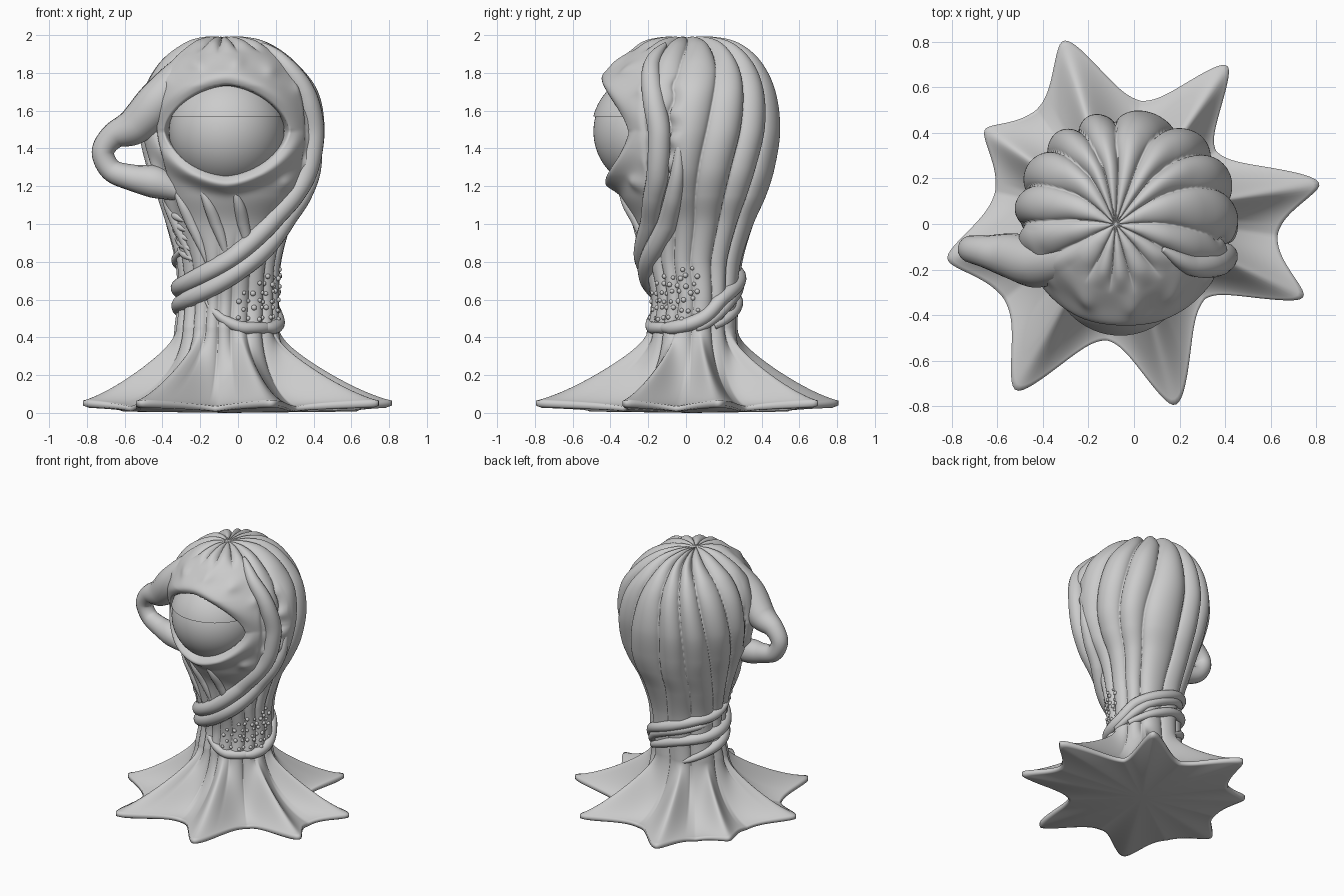
import bpy, bmesh, math, random
from mathutils import Vector

if "Cube" in bpy.data.objects:
    bpy.data.objects.remove(bpy.data.objects["Cube"])

random.seed(4)
rad, N = math.radians, 360

# body outline: z, left x, right x, front y, back y
ROWS = [(.45, -.33, .215, -.20, .27), (.60, -.315, .215, -.18, .275), (.80, -.325, .225, -.225, .30),
        (1.0, -.375, .28, -.27, .36), (1.15, -.42, .36, -.345, .42), (1.3, -.47, .42, -.385, .46),
        (1.5, -.51, .445, -.40, .485), (1.7, -.49, .41, -.40, .46), (1.85, -.41, .30, -.355, .39),
        (1.95, -.28, .16, -.24, .27), (1.985, -.18, .04, -.12, .14), (1.985, -.10, -.06, -.02, .02)]
# skirt outline: alternating tips and valleys
STAR = [((-.31, .805), 1), ((.03, .54), 0), ((.41, .695), 1), ((.36, .32), 0), ((.815, .175), 1), ((.63, -.05), 0),
        ((.745, -.32), 1), ((.31, -.33), 0), ((.18, -.795), 1), ((-.12, -.51), 0), ((-.52, -.73), 1),
        ((-.57, -.33), 0), ((-.82, -.155), 1), ((-.61, .14), 0), ((-.655, .415), 1), ((-.43, .50), 0)]
CX, CY = -.05, .03


def spline(pts, t):
    """Catmull-Rom through tuples, t in 0..len-1"""
    i = min(int(t), len(pts) - 2)
    f = t - i
    a, b, c, d = (pts[max(0, min(len(pts) - 1, i + k))] for k in (-1, 0, 1, 2))
    return [.5 * (2 * q + (r - p) * f + (2 * p - 5 * q + 4 * r - s) * f * f + (3 * q - p - 3 * r + s) * f ** 3)
            for p, q, r, s in zip(a, b, c, d)]


def smooth(a, b, v):
    v = max(0, min(1, (v - a) / (b - a)))
    return v * v * (3 - 2 * v)


def z_to_t(z):
    for i in range(len(ROWS) - 1):
        if z <= ROWS[i + 1][0]:
            return i + max(0, z - ROWS[i][0]) / (ROWS[i + 1][0] - ROWS[i][0])
    return len(ROWS) - 1


def surface(phi, t, out=0):
    """Point on the plain body; phi = 0 front, 90 right"""
    z, xl, xr, yf, yb = spline(ROWS, t)
    a = rad(phi)
    return Vector(((xl + xr) / 2 + ((xr - xl) / 2 + out) * math.sin(a),
                   (yf + yb) / 2 - ((yb - yf) / 2 + out) * math.cos(a), z))


WARTS = [(1.55 * math.cos(rad(a)), 1.55 * math.sin(rad(a))) for a in (-50, -28, -8, 14, 38, 62, 84, 108, 132, 215)]


def sculpted(phi, t):
    """Body point with hair locks, eye socket and warts"""
    p = surface(phi, t)
    a, z = rad(phi), p.z
    flow = phi + 25 * (1.7 - max(z, .8)) * math.sin(a) + 4 * math.sin(2 * a + z * 3) + 2 * math.sin(5 * a + 1)
    lock = abs(math.cos(7.5 * rad(flow))) ** .6
    top = 1 - smooth(1.90, 1.975, z)
    mask = 1 - top * (1 - smooth(50, 64, abs(phi))) * smooth(.7, 1, z)
    size = min(1, spline(ROWS, t)[2] - spline(ROWS, t)[1]) ** .5
    amp = (.034 + .012 * smooth(90, 150, abs(phi)) + .018 * smooth(.7, 1.3, z)) * size
    out = mask * amp * (lock - .72)
    p = surface(phi, t, out)
    p.z += out * smooth(1.8, 1.95, z) * .7
    if abs(phi) < 85:
        u, v = (p.x + .06) / .325, (z - 1.495) / .238
        d = (abs(u) ** 1.65 + abs(v) ** 1.65) ** (1 / 1.65)
        brow = .26 if v > 0 else .17
        p.y -= .06 * math.exp(-((d - 1.2) / brow) ** 2) * (.3 + .7 * min(1, abs(v)))
        p.y += .25 * (1 - smooth(.86, 1.03, d))
        for wu, wv in WARTS:
            p.y -= .025 * math.exp(-((u - wu) ** 2 + (v - wv) ** 2 * .6) / .02)
    return p


POLAR = sorted((math.degrees(math.atan2(x - CX, CY - y)), math.hypot(x - CX, y - CY), k) for (x, y), k in STAR)
POLAR = [(POLAR[-1][0] - 360,) + POLAR[-1][1:]] + POLAR + [(POLAR[0][0] + 360,) + POLAR[0][1:]]


def star(phi):
    """Skirt radius and closeness to a tip"""
    for (a, ra, ka), (b, rb, kb) in zip(POLAR, POLAR[1:]):
        if a <= phi <= b:
            w = (phi - a) / (b - a)
            w = 1 - w if ka else w
            rv, rt = (rb, ra) if ka else (ra, rb)
            w = max(0, 1.12 - math.sqrt((1 - w) ** 2 + .0144))
            return rv + (rt - rv) * w ** 2.5, w


def skirt(phi, t):
    p = sculpted(phi, 0)
    r, w = star(phi)
    a, k = rad(phi), t ** 1.7
    e = Vector((CX + r * math.sin(a), CY - r * math.cos(a), 0))
    q = p.lerp(e, k)
    edge = .03 + .035 * w
    q.z = edge + (.45 - edge) * (1 - t) ** 1.55 + .065 * w ** 3 * math.sin(math.pi * t)
    return q


def add(name, bm):
    me = bpy.data.meshes.new(name)
    bmesh.ops.recalc_face_normals(bm, faces=bm.faces[:])
    bm.to_mesh(me)
    bm.free()
    me.polygons.foreach_set("use_smooth", [True] * len(me.polygons))
    ob = bpy.data.objects.new(name, me)
    bpy.context.collection.objects.link(ob)
    return ob


# body: head, neck and star skirt as one skin
phis = [-180 + 360 * i / N for i in range(N)]
rings = []
for s in (.96, 1.0):                       # rounded underside edge
    ring = []
    for ph in phis:
        q = skirt(ph, 1)
        ring.append(Vector((q.x * s, q.y * s, q.z - .026 - .012 * (s < 1) * star(ph)[1])))
    rings.append(ring)
rings += [[skirt(ph, 1 - i / 40) for ph in phis] for i in range(41)]
M = 220
rings += [[sculpted(ph, (len(ROWS) - 1) * i / M) for ph in phis] for i in range(1, M + 1)]
bm = bmesh.new()
grid = [[bm.verts.new(p) for p in r] for r in rings]
for lo, hi in zip(grid, grid[1:]):
    for i in range(N):
        j = (i + 1) % N
        bm.faces.new((lo[i], lo[j], hi[j], hi[i]))
under, crown = bm.verts.new((CX, CY, 0)), bm.verts.new((-.08, 0, 1.98))
for i in range(N):
    bm.faces.new((under, grid[0][(i + 1) % N], grid[0][i]))
    bm.faces.new((crown, grid[-1][i], grid[-1][(i + 1) % N]))
add("body", bm)

# eyeball and drooping upper lid cap
for name, r in (("eyeball", .305), ("upper_eyelid", .316)):
    bm = bmesh.new()
    bmesh.ops.create_uvsphere(bm, u_segments=64, v_segments=40, radius=r)
    bmesh.ops.translate(bm, verts=bm.verts[:], vec=(-.06, -.185, 1.49))
    if name == "upper_eyelid":
        bmesh.ops.bisect_plane(bm, geom=bm.verts[:] + bm.edges[:] + bm.faces[:], plane_co=(0, 0, 1.57),
                               plane_no=(0, 0, 1), clear_inner=True)
        bmesh.ops.holes_fill(bm, edges=[e for e in bm.edges if e.is_boundary], sides=0)
    bpy.context.view_layer.objects.active = ob = add(name, bm)
    ob.select_set(True)
    bpy.ops.object.shade_smooth_by_angle(angle=rad(40))
    ob.select_set(False)


def tube(name, pts, steps=12):
    """Round tapered tube through (x, y, z, radius)"""
    n = (len(pts) - 1) * steps
    path = [spline(pts, i / steps) for i in range(n + 1)]
    bm, loops, side = bmesh.new(), [], Vector((.3, -.5, .8))
    for i, (x, y, z, r) in enumerate(path):
        d = (Vector(path[min(n, i + 1)][:3]) - Vector(path[max(0, i - 1)][:3])).normalized()
        side = (side - d * side.dot(d)).normalized()
        up = d.cross(side)
        loops.append([bm.verts.new(Vector((x, y, z)) + max(r, .003) * (side * math.cos(k * math.pi / 8) +
                      up * math.sin(k * math.pi / 8))) for k in range(16)])
    for a, b in zip(loops, loops[1:]):
        for k in range(16):
            bm.faces.new((a[k], a[k - 1], b[k - 1], b[k]))
    bm.faces.new(loops[0])
    bm.faces.new(loops[-1])
    add(name, bm)


def wrap(name, pts, out=0):
    """Tube hugging the body through (phi, z, radius)"""
    fine = [spline(pts, i / 8) for i in range((len(pts) - 1) * 8 + 1)]
    tube(name, [tuple(surface(ph, z_to_t(z), out)) + (r,) for ph, z, r in fine], 3)


# side loop growing from the crown
tube("side_loop", [(-.12, -.06, 1.93, .035), (-.27, -.14, 1.83, .075), (-.41, -.17, 1.665, .11), (-.54, -.14, 1.525, .10),
                   (-.66, -.12, 1.465, .07), (-.715, -.11, 1.38, .06), (-.67, -.11, 1.285, .06),
                   (-.56, -.13, 1.245, .07), (-.43, -.15, 1.22, .085), (-.30, -.17, 1.17, .05)])

# locks that wind around the neck
wrap("long_lock_upper", [(60, 1.95, .012), (58, 1.84, .045), (62, 1.65, .06), (65, 1.45, .06), (60, 1.2, .058),
                         (38, .98, .054), (0, .81, .05), (-50, .70, .048), (-95, .66, .045), (-150, .62, .036),
                         (-200, .55, .03), (-240, .47, .02)], -.004)
wrap("long_lock_lower", [(80, 1.5, .005), (78, 1.25, .04), (68, 1.06, .052), (45, .885, .054), (0, .72, .05),
                         (-50, .61, .046), (-90, .57, .04), (-130, .52, .03), (-165, .44, .01)], -.004)
wrap("back_band", [(-60, .86, .01), (-100, .80, .034), (-140, .77, .036), (-180, .71, .038), (-225, .62, .038),
                   (-260, .51, .038), (-300, .45, .034), (-320, .46, .01)], -.004)
wrap("back_band_thin", [(-110, .74, .01), (-150, .71, .03), (-190, .65, .032), (-230, .55, .032), (-265, .44, .02)], -.006)
wrap("low_band", [(70, .40, .02), (45, .42, .03), (15, .46, .032), (-15, .54, .02), (-30, .60, .004)], -.01)

# folds under the face
for i, ph in enumerate((-60, -38, -12, 14)):
    wrap(f"throat_fold_{i + 1}", [(ph - 14, 1.19, .01), (ph - 6, 1.08, .032), (ph + 3, .95, .03), (ph + 12, .80, .01)], -.012)

# small ribs on the left of the neck
for i in range(5):
    z = .84 + i * .05
    wrap(f"neck_rib_{i + 1}", [(-72, z + .03, .006), (-58, z, .024), (-44, z - .03, .006)], -.01)

# beaded patch on the neck
bm = bmesh.new()
for row in range(9):
    for col in range(8):
        ph = 14 + col * 10.5 + (row % 2) * 5 + random.uniform(-2.5, 2.5)
        z = .43 + row * .042 + random.uniform(-.01, .01)
        if z < .60 + .2 * ph / 80:
            made = bmesh.ops.create_icosphere(bm, subdivisions=2, radius=random.uniform(.011, .015))
            bmesh.ops.translate(bm, verts=made["verts"], vec=sculpted(ph, z_to_t(z)))
add("neck_beads", bm)
